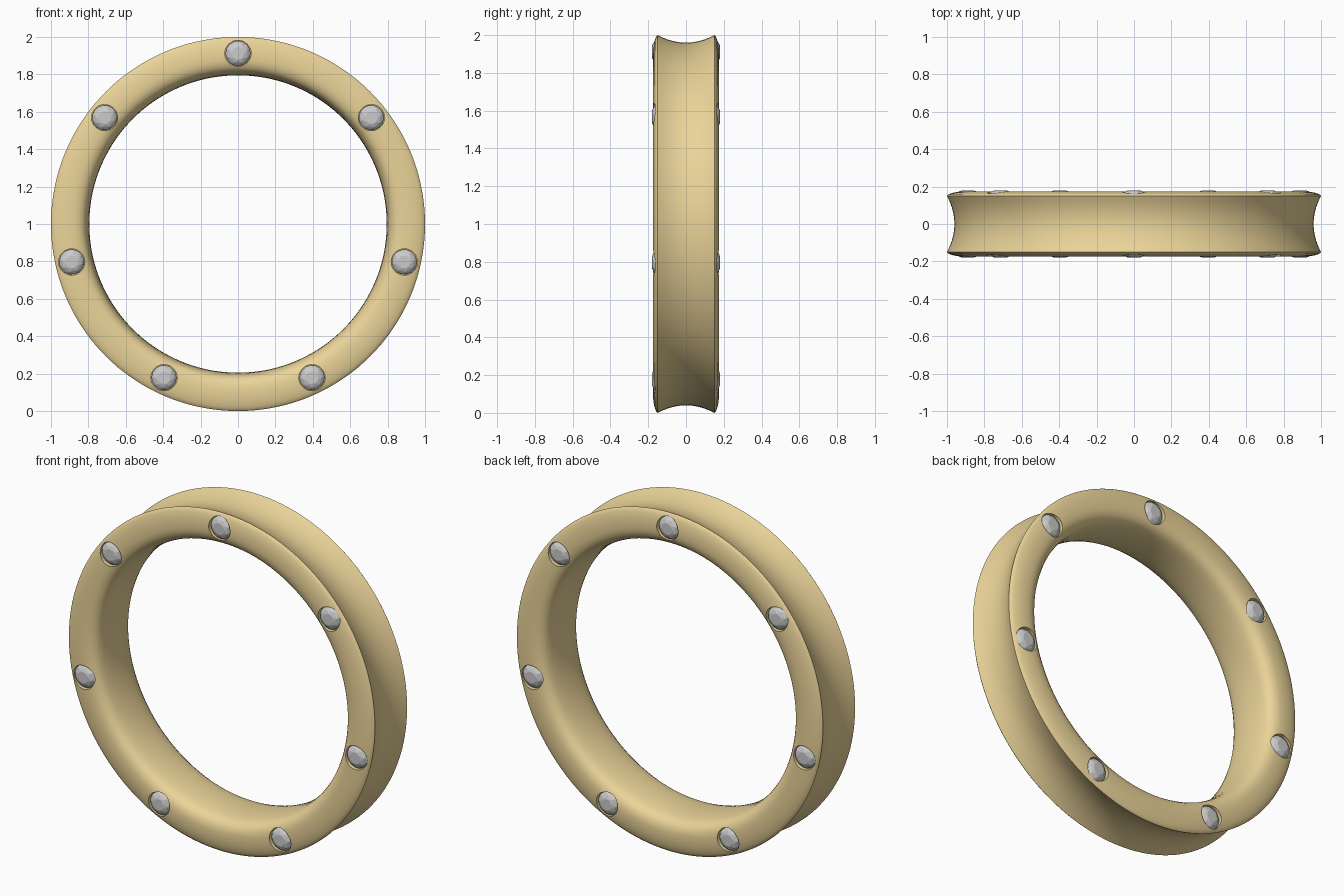
import bpy, bmesh
from math import sin, cos, pi, radians
from mathutils import Matrix, Vector

if "Cube" in bpy.data.objects:
    bpy.data.objects.remove(bpy.data.objects["Cube"])

GEMS, SEGS = 7, 144
GEM_R, GEM_POS = 0.067, 0.912


def material(name, color):
    m = bpy.data.materials.new(name)
    m.diffuse_color = color
    m.use_nodes = True
    m.node_tree.nodes["Principled BSDF"].inputs["Base Color"].default_value = m.diffuse_color
    return m


def make_object(name, bm, mat=None):
    bmesh.ops.recalc_face_normals(bm, faces=bm.faces)
    me = bpy.data.meshes.new(name)
    bm.to_mesh(me)
    bm.free()
    ob = bpy.data.objects.new(name, me)
    bpy.context.collection.objects.link(ob)
    if mat:
        me.materials.append(mat)
    return ob


def placement(i, side):
    # seat frame: local +z points out of the side face
    a = 2 * pi * i / GEMS
    pos = Vector((GEM_POS * sin(a), 0, 1 + GEM_POS * cos(a)))
    return (Matrix.Translation(pos) @ Matrix.Rotation(a, 4, 'Y')
            @ Matrix.Rotation(-side * pi / 2, 4, 'X'))


gold = material("gold", (0.83, 0.66, 0.32, 1))

# Band: half cross-section (radius, y), mirrored across y = 0
half = [(0.96 + 0.04 * (y / 0.15) ** 2, y) for y in (0, 0.03, 0.06, 0.09, 0.12, 0.15)]
half += [(0.994, 0.157), (0.98, 0.163), (0.96, 0.169), (0.935, 0.173), (0.905, 0.175),
         (0.88, 0.174), (0.86, 0.171), (0.84, 0.163), (0.825, 0.152), (0.813, 0.135),
         (0.805, 0.11), (0.799, 0.075), (0.796, 0.035), (0.795, 0)]
profile = half + [(r, -y) for r, y in half[-2:0:-1]]

bm = bmesh.new()
rings = []
for s in range(SEGS):
    a = 2 * pi * s / SEGS
    rings.append([bm.verts.new((r * sin(a), y, 1 + r * cos(a))) for r, y in profile])
n = len(profile)
for s in range(SEGS):
    p, q = rings[s], rings[(s + 1) % SEGS]
    for k in range(n):
        bm.faces.new((p[k], q[k], q[(k + 1) % n], p[(k + 1) % n]))
band = make_object("ring_band", bm, gold)

# Seat cutters: one drilled hole per stone on both sides
bm = bmesh.new()
for side in (-1, 1):
    for i in range(GEMS):
        bmesh.ops.create_cone(bm, cap_ends=True, segments=32, radius1=0.07, radius2=0.07,
                              depth=0.1, matrix=placement(i, side)
                              @ Matrix.Translation((0, 0, 0.19)))
cutter = make_object("seat_cutter", bm, gold)
cutter.hide_render = True
mod = band.modifiers.new("seats", 'BOOLEAN')
mod.operation = 'DIFFERENCE'
mod.solver = 'EXACT'
mod.object = cutter
bpy.context.view_layer.objects.active = band
band.select_set(True)
bpy.ops.object.modifier_apply(modifier=mod.name)
bpy.data.objects.remove(cutter, do_unlink=True)
bpy.ops.object.shade_smooth_by_angle(angle=radians(30))

# Stones: faceted brilliants (count, radius factor, height, phase)
levels = [(8, 0.52, 0.179, 0), (8, 0.8, 0.171, 0.5), (16, 1.0, 0.156, 0),
          (16, 1.0, 0.152, 0), (1, 0.0, 0.09, 0)]
for side, label in ((-1, "front"), (1, "back")):
    for i in range(GEMS):
        bm = bmesh.new()
        for count, f, h, phase in levels:
            for k in range(count):
                a = 2 * pi * (k + phase) / count
                bm.verts.new((GEM_R * f * cos(a), GEM_R * f * sin(a), h))
        bmesh.ops.convex_hull(bm, input=bm.verts)
        bmesh.ops.transform(bm, matrix=placement(i, side), verts=bm.verts)
        make_object(f"{label}_stone_{i + 1}", bm)
